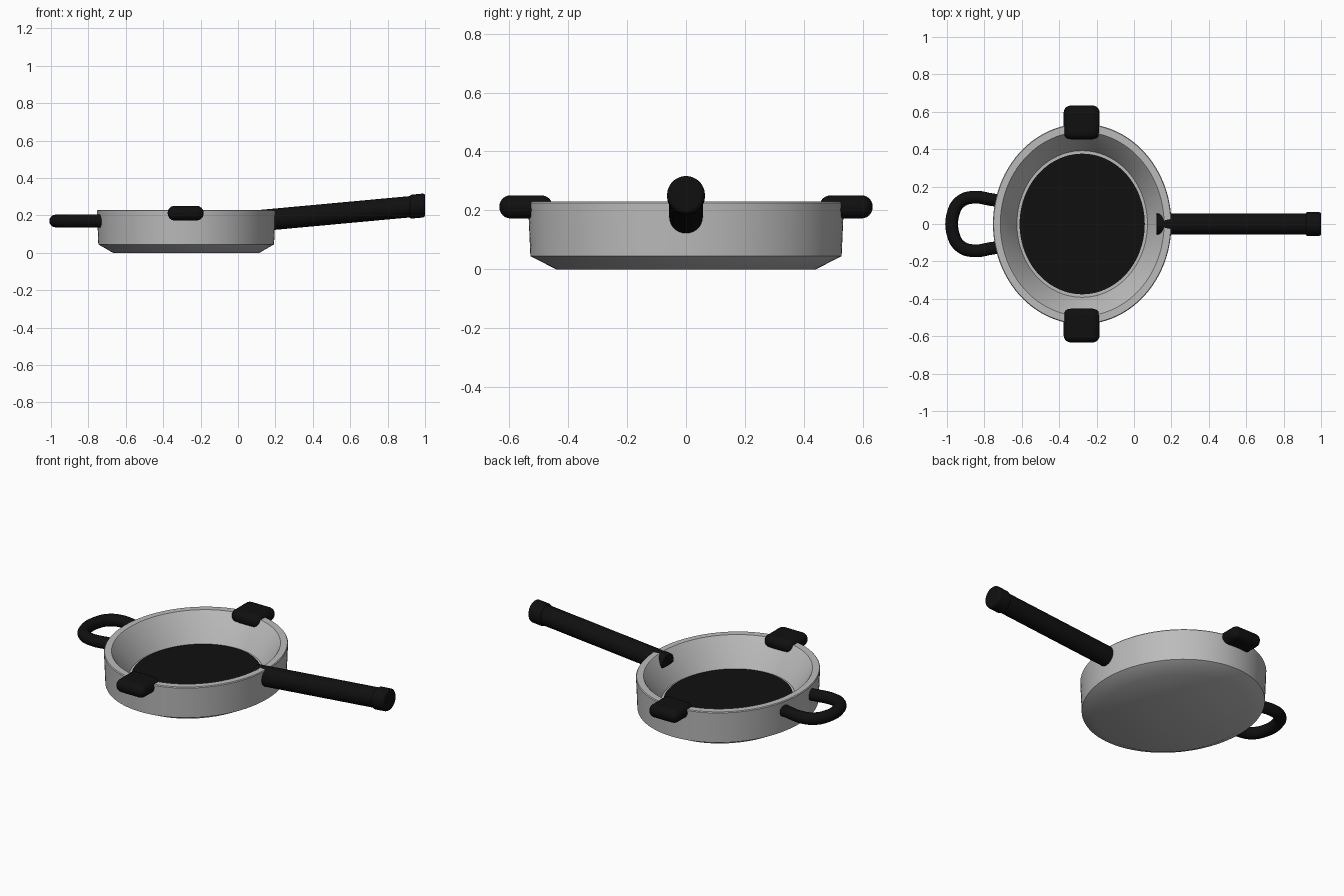
import bpy, bmesh, math
from mathutils import Vector

cube = bpy.data.objects.get("Cube")
if cube:
    bpy.data.objects.remove(cube)

PAN_X = -0.277      # pan centre
SQUASH = 0.89       # pan is narrower along x


def material(name, rgb, rough):
    m = bpy.data.materials.new(name)
    m.use_nodes = True
    m.diffuse_color = (*rgb, 1)
    bsdf = m.node_tree.nodes["Principled BSDF"]
    bsdf.inputs["Base Color"].default_value = (*rgb, 1)
    bsdf.inputs["Roughness"].default_value = rough
    return m


steel = material("brushed steel grey", (0.5, 0.5, 0.5), 0.5)
black = material("black", (0.005, 0.005, 0.005), 0.6)


def finish(obj, mat, angle=30):
    obj.data.materials.append(mat)
    bpy.ops.object.select_all(action='DESELECT')
    obj.select_set(True)
    bpy.context.view_layer.objects.active = obj
    bpy.ops.object.shade_smooth_by_angle(angle=math.radians(angle))
    return obj


def lathe(name, profile, mat, steps=96):
    """Revolve (radius, height) points around z; both ends lie on the axis."""
    bm = bmesh.new()
    verts = [bm.verts.new((r, 0, z)) for r, z in profile]
    edges = [bm.edges.new(pair) for pair in zip(verts, verts[1:])]
    bmesh.ops.spin(bm, geom=verts + edges, cent=(0, 0, 0), axis=(0, 0, 1),
                   angle=math.tau, steps=steps, use_merge=True)
    bmesh.ops.remove_doubles(bm, verts=bm.verts, dist=1e-5)
    bmesh.ops.recalc_face_normals(bm, faces=bm.faces)
    mesh = bpy.data.meshes.new(name)
    bm.to_mesh(mesh)
    bm.free()
    obj = bpy.data.objects.new(name, mesh)
    bpy.context.collection.objects.link(obj)
    return finish(obj, mat)


# Pan body and cooking surface
pan = lathe("pan_body", [(0, 0), (0.44, 0), (0.528, 0.045), (0.536, 0.225),
                         (0.532, 0.23), (0.492, 0.23), (0.487, 0.225),
                         (0.392, 0.07), (0, 0.07)], steel)
disc = lathe("cooking_surface", [(0, 0.07), (0.376, 0.07), (0.376, 0.078),
                                 (0, 0.078)], black)
for obj in (pan, disc):
    obj.location.x = PAN_X
    obj.scale.x = SQUASH


# Long handle: sheared cylinders, so that the ends stay upright
def handle_part(name, x0, x1, radius, bevel):
    length = x1 - x0
    bpy.ops.mesh.primitive_cylinder_add(vertices=48, radius=radius, depth=length,
                                        rotation=(0, math.pi / 2, 0))
    obj = bpy.context.object
    bpy.ops.object.transform_apply(rotation=True)
    obj.name = name
    slope = 0.092
    mid = (x0 + x1) / 2
    for v in obj.data.vertices:
        v.co.z += slope * v.co.x
    obj.location = (mid, 0, 0.18 + slope * (mid - 0.2))
    mod = obj.modifiers.new("soft_ends", 'BEVEL')
    mod.width = bevel
    mod.segments = 3
    return finish(obj, black)


handle_part("long_handle", 0.12, 0.93, 0.057, 0.004)
handle_part("handle_end_cap", 0.917, 1.0, 0.064, 0.012)

# Rim clips at front and back
for side, label in ((-1, "front"), (1, "back")):
    bpy.ops.mesh.primitive_cube_add(size=1, location=(-0.28, side * 0.543, 0.212))
    clip = bpy.context.object
    clip.name = label + "_rim_clip"
    clip.scale = (0.192, 0.18, 0.078)
    bpy.ops.object.transform_apply(location=False, scale=True)
    mod = clip.modifiers.new("round", 'BEVEL')
    mod.width = 0.037
    mod.segments = 6
    finish(clip, black, 40)

# Loop handle: half path mirrored across y, swept with a round section
half = [(-0.71, 0.122), (-0.76, 0.13), (-0.86, 0.143), (-0.925, 0.122),
        (-0.964, 0.065)]
path = half + [(x, -y) for x, y in reversed(half)]
curve = bpy.data.curves.new("loop_handle", 'CURVE')
curve.dimensions = '3D'
curve.bevel_depth = 0.034
curve.bevel_resolution = 6
curve.use_fill_caps = True
curve.resolution_u = 8
spline = curve.splines.new('BEZIER')
spline.bezier_points.add(len(path) - 1)
for point, (x, y) in zip(spline.bezier_points, path):
    point.co = Vector((x, y, 0.17))
    point.handle_left_type = point.handle_right_type = 'AUTO'
curve.materials.append(black)
loop = bpy.data.objects.new("loop_handle", curve)
bpy.context.collection.objects.link(loop)
